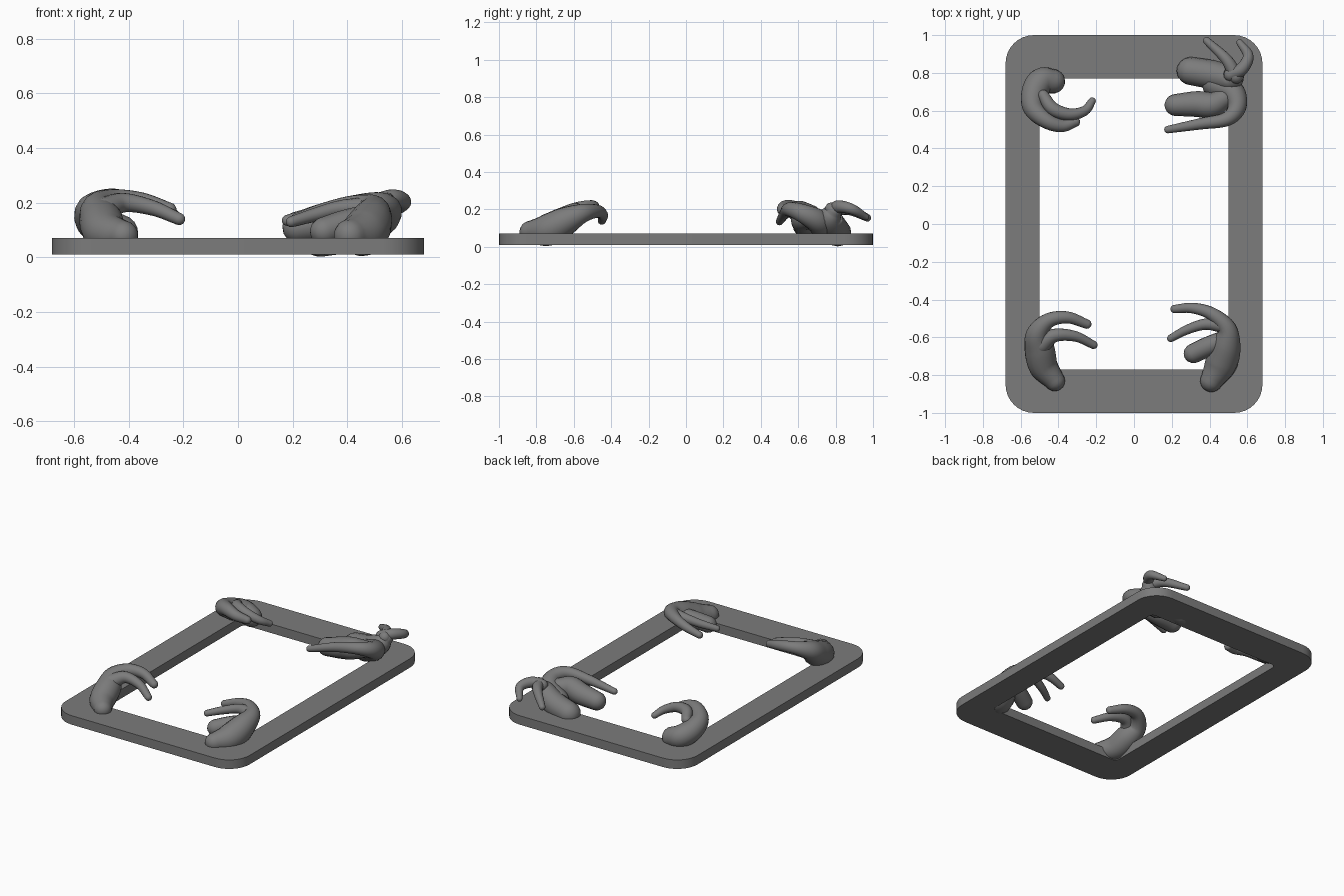
import bpy, bmesh, math
from mathutils import Vector

cube = bpy.data.objects.get("Cube")
if cube:
    bpy.data.objects.remove(cube, do_unlink=True)

grey = bpy.data.materials.new("stone grey")
grey.use_nodes = True
colour = (0.2, 0.2, 0.2, 1)
grey.diffuse_color = colour
grey.node_tree.nodes["Principled BSDF"].inputs["Base Color"].default_value = colour


def finish(bm, name, angle=40):
    bmesh.ops.recalc_face_normals(bm, faces=bm.faces[:])
    mesh = bpy.data.meshes.new(name)
    bm.to_mesh(mesh)
    bm.free()
    mesh.materials.append(grey)
    obj = bpy.data.objects.new(name, mesh)
    bpy.context.collection.objects.link(obj)
    bpy.ops.object.select_all(action='DESELECT')
    obj.select_set(True)
    bpy.context.view_layer.objects.active = obj
    bpy.ops.object.shade_smooth_by_angle(angle=math.radians(angle))
    return obj


def rounded_rect(hx, hy, r, steps=8):
    pts = []
    for q, (sx, sy) in enumerate(((1, 1), (-1, 1), (-1, -1), (1, -1))):
        for i in range(steps + 1):
            a = (q + i / steps) * math.pi / 2
            pts.append((sx * (hx - r) + r * math.cos(a), sy * (hy - r) + r * math.sin(a)))
    return pts


def bridge(bm, a, b):
    n = len(a)
    for i in range(n):
        bm.faces.new((a[i], a[(i + 1) % n], b[(i + 1) % n], b[i]))


def make_frame():
    bm = bmesh.new()
    loops = []
    for size, z in (((0.68, 1, 0.15), 0.01), ((0.68, 1, 0.15), 0.07),
                    ((0.5, 0.77, 0.03), 0.07), ((0.5, 0.77, 0.03), 0.01)):
        loops.append([bm.verts.new((x, y, z)) for x, y in rounded_rect(*size)])
    for k in range(4):
        bridge(bm, loops[k], loops[(k + 1) % 4])
    finish(bm, "frame")


def spline(pts, steps=6):
    """Catmull-Rom through (x, y, z, radius) points."""
    p = [Vector(q) for q in pts]
    p = [2 * p[0] - p[1]] + p + [2 * p[-1] - p[-2]]
    out = []
    for a, b, c, d in zip(p, p[1:], p[2:], p[3:]):
        for i in range(steps):
            t = i / steps
            out.append(0.5 * (2 * b + (c - a) * t + (2 * a - 5 * b + 4 * c - d) * t * t
                              + (3 * b - a - 3 * c + d) * t ** 3))
    return out + [p[-2]]


def limb(name, *pts, sides=16):
    """Tapered tube with domed ends."""
    path = spline(pts)
    pos = [v.to_3d() for v in path]
    rad = [v[3] for v in path]
    n = len(pos)
    tan = [(pos[min(i + 1, n - 1)] - pos[max(i - 1, 0)]).normalized() for i in range(n)]
    dome = [math.radians(a) for a in (15, 35, 55, 75)]
    rings = [(pos[0] - tan[0] * rad[0] * math.sin(a), tan[0], rad[0] * math.cos(a))
             for a in reversed(dome)]
    rings += list(zip(pos, tan, rad))
    rings += [(pos[-1] + tan[-1] * rad[-1] * math.sin(a), tan[-1], rad[-1] * math.cos(a))
              for a in dome]
    bm = bmesh.new()
    side = tan[0].orthogonal()
    loops = []
    for c, t, r in rings:
        side = (side - t * side.dot(t)).normalized()
        up = t.cross(side)
        loops.append([bm.verts.new(c + r * (side * math.cos(a) + up * math.sin(a)))
                      for a in (2 * math.pi * i / sides for i in range(sides))])
    for a, b in zip(loops, loops[1:]):
        bridge(bm, a, b)
    bm.faces.new(loops[0])
    bm.faces.new(loops[-1])
    finish(bm, name, 60)


make_frame()

# Front right claw
limb("front_right_arm", (-.42, -.83, .08, .055), (-.48, -.75, .09, .078), (-.5, -.66, .13, .08),
     (-.51, -.58, .18, .06), (-.45, -.51, .21, .04), (-.35, -.495, .205, .032), (-.25, -.53, .175, .025))
limb("front_right_finger", (-.49, -.64, .17, .05), (-.42, -.59, .2, .036),
     (-.31, -.595, .18, .028), (-.215, -.64, .14, .022))

# Front left claw
limb("front_left_arm", (.41, -.83, .08, .06), (.46, -.74, .09, .085), (.49, -.64, .14, .075),
     (.49, -.55, .18, .05), (.41, -.475, .19, .035), (.31, -.445, .17, .028), (.215, -.45, .14, .022))
limb("front_left_finger", (.48, -.54, .18, .04), (.38, -.53, .18, .03),
     (.28, -.56, .155, .025), (.195, -.605, .13, .02))
limb("front_left_thumb", (.46, -.62, .14, .05), (.39, -.65, .12, .053), (.315, -.685, .095, .052))

# Back right claw
limb("back_right_arm", (-.43, .755, .09, .065), (-.49, .755, .11, .072), (-.53, .69, .14, .068),
     (-.53, .61, .18, .055), (-.46, .545, .21, .042), (-.38, .52, .2, .034), (-.31, .54, .18, .025))
limb("back_right_finger", (-.48, .68, .19, .03), (-.43, .61, .21, .036), (-.34, .58, .2, .032),
     (-.26, .6, .17, .026), (-.222, .65, .14, .02))

# Back left outer claw
limb("back_left_outer_arm", (.3, .81, .076, .074), (.42, .79, .1, .076),
     (.51, .77, .15, .066), (.54, .79, .19, .045))
limb("back_left_outer_finger", (.51, .79, .2, .035), (.57, .82, .215, .034),
     (.605, .89, .2, .028), (.56, .96, .16, .018))
limb("back_left_middle_finger", (.54, .78, .2, .038), (.49, .87, .2, .03), (.385, .97, .155, .02))

# Back left inner claw
limb("back_left_inner_thumb", (.22, .63, .11, .058), (.33, .635, .13, .068),
     (.41, .63, .15, .068), (.47, .66, .15, .055))
limb("back_left_inner_arm", (.43, .74, .1, .07), (.52, .7, .14, .065), (.545, .62, .18, .05),
     (.49, .555, .2, .038), (.35, .53, .18, .03), (.18, .5, .135, .02))
